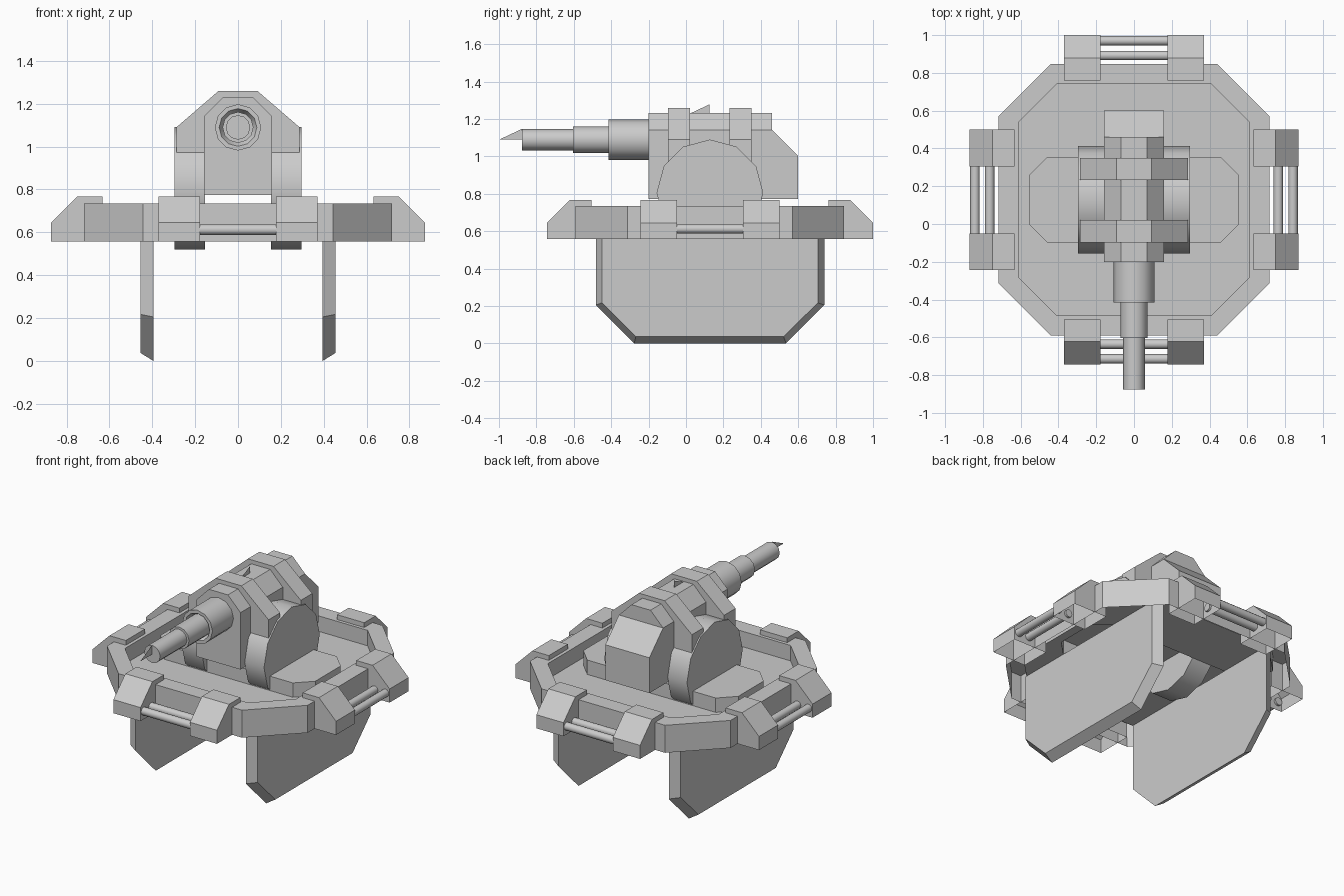
import bpy, bmesh, math
from mathutils import Matrix, Vector

if "Cube" in bpy.data.objects:
    bpy.data.objects.remove(bpy.data.objects["Cube"])

CY = 0.128                     # y of the platform centre
CENTRE = Vector((0, CY, 0))


def place(axis, a, b, c):
    """Map profile point (a, b) and depth c to xyz for an extrusion axis."""
    return {'x': (c, a, b), 'y': (a, c, b), 'z': (a, b, c)}[axis]


def make(name, bm):
    bmesh.ops.recalc_face_normals(bm, faces=bm.faces)
    me = bpy.data.meshes.new(name)
    bm.to_mesh(me)
    bm.free()
    ob = bpy.data.objects.new(name, me)
    bpy.context.collection.objects.link(ob)
    return ob


def loft(name, axis, rings, caps=True, open_below=False):
    """Join (profile, depth) rings with quads; optionally drop the underside."""
    bm = bmesh.new()
    vs = [[bm.verts.new(place(axis, a, b, d)) for a, b in pts] for pts, d in rings]
    n = len(vs[0])
    for r0, r1 in zip(vs, vs[1:]):
        for i in range(n):
            j = (i + 1) % n
            bm.faces.new((r0[i], r0[j], r1[j], r1[i]))
    if caps:
        bm.faces.new(vs[0])
        bm.faces.new(vs[-1])
    bmesh.ops.recalc_face_normals(bm, faces=bm.faces)
    if open_below:
        under = [f for f in bm.faces if f.normal.z < -0.99]
        bmesh.ops.delete(bm, geom=under, context='FACES')
    return make(name, bm)


def prism(name, axis, pts, lo, hi, open_below=False):
    return loft(name, axis, [(pts, lo), (pts, hi)], open_below=open_below)


def circle(r, a, b, n=12):
    return [(a + r * math.sin(2 * math.pi * i / n), b + r * math.cos(2 * math.pi * i / n))
            for i in range(n)]


def octagon(hx, hy, cx, cy):
    return [(x, y + CY) for x, y in ((hx, -cy), (hx, cy), (cx, hy), (-cx, hy),
                                     (-hx, cy), (-hx, -cy), (-cx, -hy), (cx, -hy))]


def smooth(ob):
    bpy.ops.object.select_all(action='DESELECT')
    ob.select_set(True)
    bpy.context.view_layer.objects.active = ob
    bpy.ops.object.shade_smooth_by_angle(angle=math.radians(40))


def turn(ob, k):
    """Rotate a part by k quarter turns about the platform centre."""
    ob.data.transform(Matrix.Translation(CENTRE) @ Matrix.Rotation(k * math.pi / 2, 4, 'Z')
                      @ Matrix.Translation(-CENTRE))


def mirrored(pts):
    return pts + [(-a, b) for a, b in reversed(pts)]


# Platform shell, open below: rim walls and floor, then a hollow centre block
FLOOR = 0.635
outer, inner = octagon(0.718, 0.718, 0.442, 0.442), octagon(0.612, 0.612, 0.41, 0.41)
rim = loft("platform_rim", 'z', [(outer, 0.557), (outer, 0.735), (inner, 0.735),
                                 (inner, FLOOR)], caps=False)
block = octagon(0.555, 0.225, 0.46, 0.13)
bm = bmesh.new()
hole = [bm.verts.new((x, y, FLOOR)) for x, y in block]
edge = [bm.verts.new((x, y, FLOOR)) for x, y in inner]
for i in range(8):
    j = (i + 1) % 8
    bm.faces.new((edge[i], edge[j], hole[j], hole[i]))
make("platform_floor", bm)
prism("centre_block", 'z', block, FLOOR, 0.728, open_below=True)

# Four pairs of hollow rim clamps, each joined by two rods
clamp = [(r, z) for r, z in ((0.872, 0.557), (0.872, 0.645), (0.75, 0.766),
                             (0.633, 0.766), (0.633, 0.557))]
for k, side in enumerate(("front", "right", "back", "left")):
    pts = [(CY - r, z) for r, z in clamp]
    for s, end in ((-1, "a"), (1, "b")):
        turn(prism(f"{side}_clamp_{end}", 'x', pts, s * 0.177, s * 0.371, open_below=True), k)
    for r, end in ((0.842, "outer"), (0.764, "inner")):
        rod = prism(f"{side}_{end}_rod", 'x', circle(0.025, CY - r, 0.612), -0.19, 0.19)
        turn(rod, k)
        smooth(rod)

# Leg plates, chamfered on the outside, and round turret cheeks
leg = [(-0.482, FLOOR), (-0.482, 0.205), (-0.277, 0), (0.535, 0), (0.74, 0.205), (0.74, FLOOR)]
leg_out = [(-0.45, FLOOR), (-0.45, 0.217), (-0.268, 0.037), (0.522, 0.037), (0.705, 0.217),
           (0.705, FLOOR)]
for s, side in ((-1, "left"), (1, "right")):
    loft(f"{side}_leg_plate", 'x', [(leg, s * 0.395), (leg_out, s * 0.455)])
    smooth(prism(f"{side}_turret_cheek", 'x', circle(0.285, CY, 0.805), s * 0.155, s * 0.296))

# Gun housing with sloped back and chamfered roof
prism("gun_housing", 'x', [(-0.2, 0.773), (-0.2, 1.141), (0.46, 1.141), (0.6, 1.002),
                           (0.6, 0.773)], -0.158, 0.158)
prism("housing_roof", 'y', mirrored([(0.158, 1.141), (0.068, 1.232)]), -0.2, 0.46)

# Two straps arching over the housing
strap = mirrored([(0.15, 0.972), (0.287, 0.972), (0.287, 1.09), (0.092, 1.258)])
for y0, name in ((-0.097, "front_strap"), (0.232, "back_strap")):
    prism(name, 'y', strap, y0, y0 + 0.118)

# Stepped barrel with a socket around the first step
steps = [(0.108, -0.15), (0.108, -0.415), (0.088, -0.415), (0.072, -0.385), (0.072, -0.603),
         (0.057, -0.603), (0.057, -0.877)]
smooth(loft("barrel", 'y', [(circle(r, 0, 1.089), y) for r, y in steps]))

# Flat triangular sights on the muzzle and roof
for y, z, name in ((-1.0, 1.089, "muzzle_sight"), (0.002, 1.22, "roof_sight")):
    bm = bmesh.new()
    bm.faces.new([bm.verts.new((0, y + a, z + b)) for a, b in ((0, 0), (0.123, 0), (0.123, 0.058))])
    make(name, bm)
